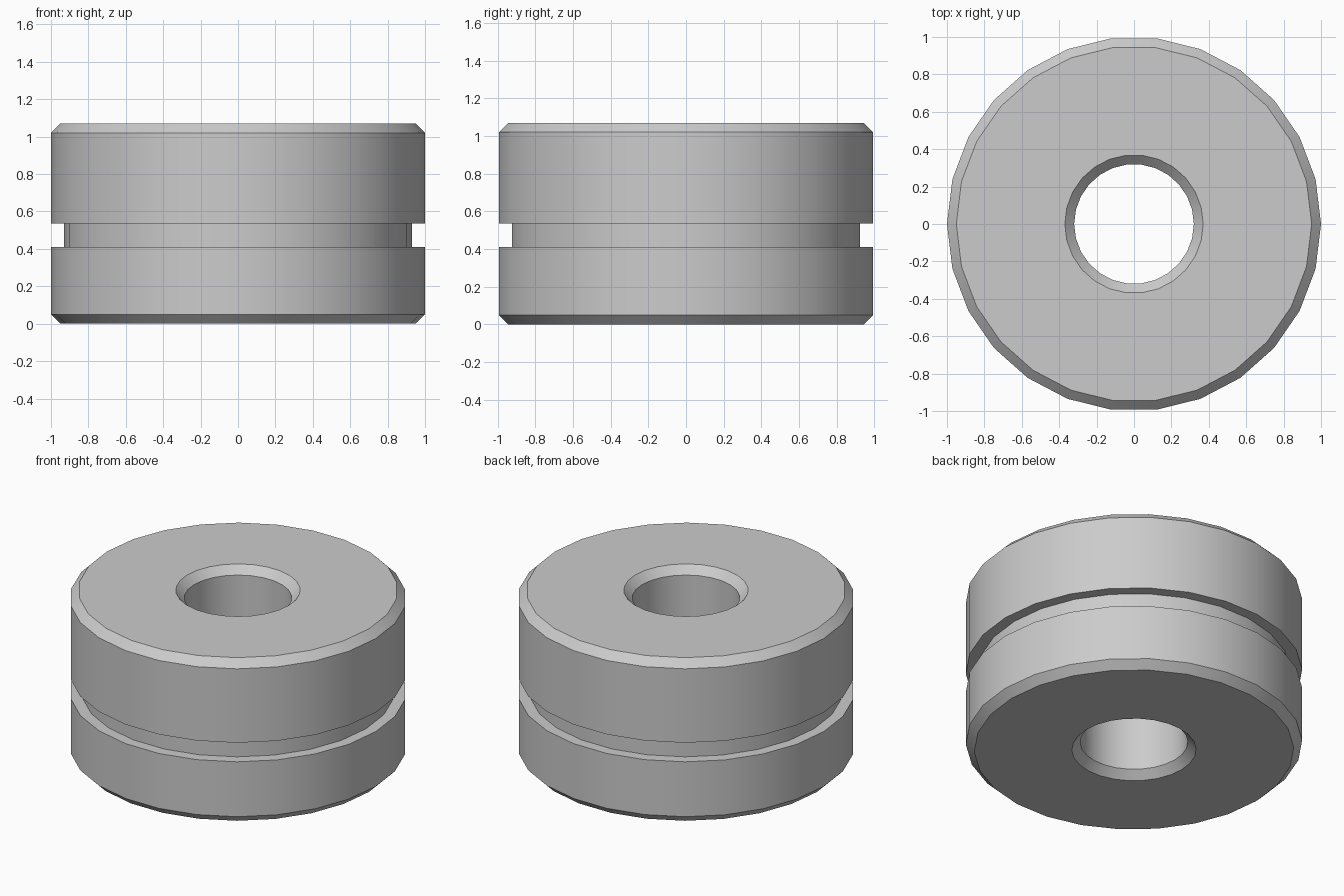
import bpy
import bmesh
from math import cos, sin, tau, radians

cube = bpy.data.objects.get("Cube")
if cube:
    bpy.data.objects.remove(cube, do_unlink=True)

# Main dimensions
SIDES = 26
HEIGHT = 1.07
OUTER, BORE, GROOVE = 1.0, 0.32, 0.93
BEVEL = 0.05
GROOVE_LOW, GROOVE_HIGH = 0.41, 0.535

# Plain grey metal
grey = bpy.data.materials.new("grey metal")
grey.use_nodes = True
colour = (0.6, 0.6, 0.6, 1.0)
grey.diffuse_color = colour
grey.node_tree.nodes["Principled BSDF"].inputs["Base Color"].default_value = colour

# Closed cross-section as (radius, height), anticlockwise
profile = [
    (BORE + BEVEL, 0), (OUTER - BEVEL, 0), (OUTER, BEVEL),
    (OUTER, GROOVE_LOW), (GROOVE, GROOVE_LOW),
    (GROOVE, GROOVE_HIGH), (OUTER, GROOVE_HIGH),
    (OUTER, HEIGHT - BEVEL), (OUTER - BEVEL, HEIGHT),
    (BORE + BEVEL, HEIGHT), (BORE, HEIGHT - BEVEL), (BORE, BEVEL),
]


def lathe(name, section, sides, material):
    """Sweep a closed section around the vertical axis."""
    bm = bmesh.new()
    rings = []
    for i in range(sides):
        a = tau * i / sides
        rings.append([bm.verts.new((r * cos(a), r * sin(a), z)) for r, z in section])
    for i, ring in enumerate(rings):
        following = rings[(i + 1) % sides]
        for j in range(len(section)):
            k = (j + 1) % len(section)
            bm.faces.new((ring[j], following[j], following[k], ring[k]))
    bmesh.ops.recalc_face_normals(bm, faces=bm.faces)
    mesh = bpy.data.meshes.new(name)
    bm.to_mesh(mesh)
    bm.free()
    mesh.materials.append(material)
    obj = bpy.data.objects.new(name, mesh)
    bpy.context.collection.objects.link(obj)
    return obj


# Grooved bushing with chamfered rims and bore
bushing = lathe("grooved_bushing", profile, SIDES, grey)
bpy.ops.object.select_all(action="DESELECT")
bushing.select_set(True)
bpy.context.view_layer.objects.active = bushing
bpy.ops.object.shade_smooth_by_angle(angle=radians(30))
